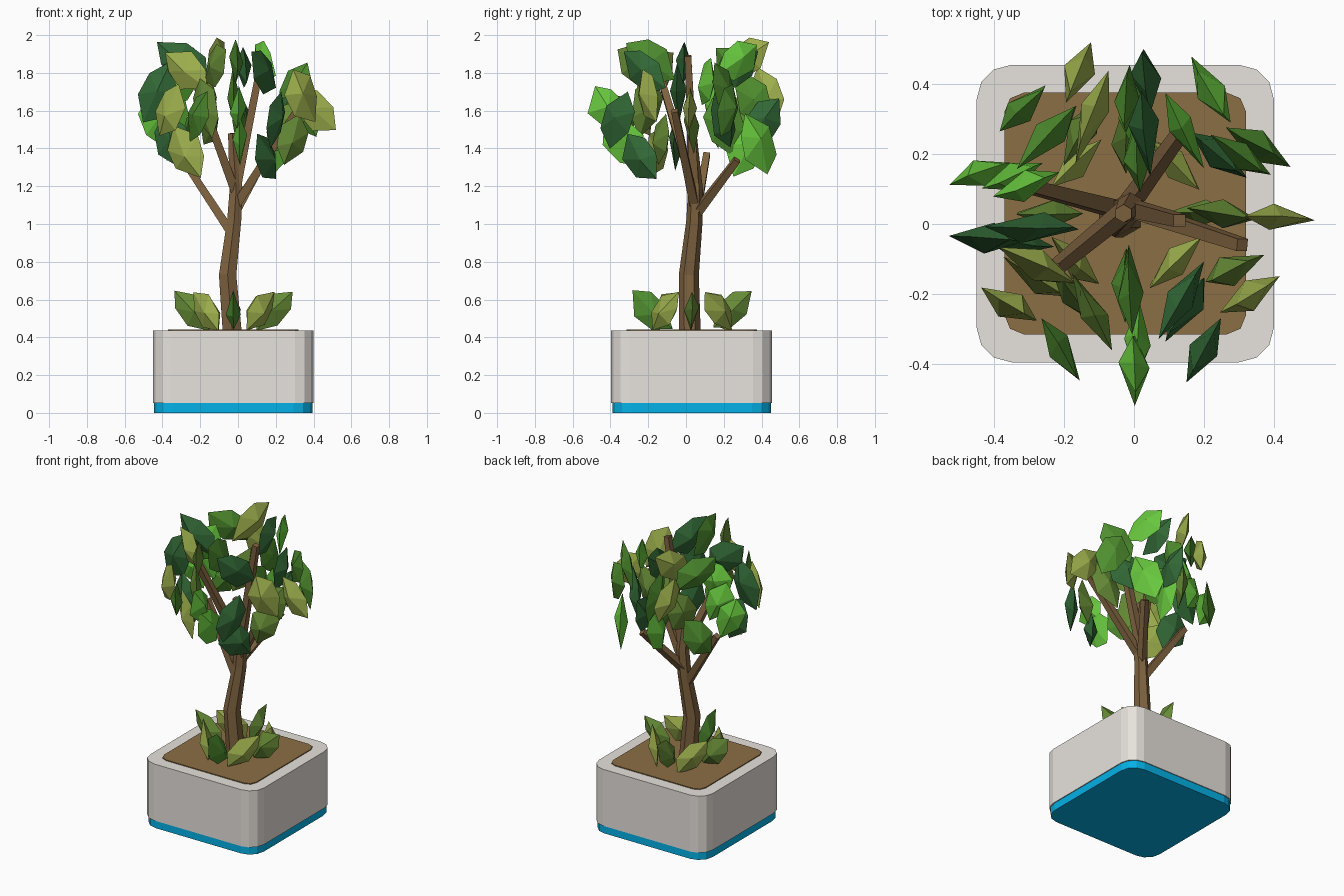
import bpy, bmesh, math, random
from mathutils import Vector, Matrix

if "Cube" in bpy.data.objects:
    bpy.data.objects.remove(bpy.data.objects["Cube"])

random.seed(4)


def material(name, hexcode):
    def lin(c):
        c /= 255
        return c / 12.92 if c <= 0.04045 else ((c + 0.055) / 1.055) ** 2.4
    m = bpy.data.materials.new(name)
    m.diffuse_color = (*[lin(int(hexcode[i:i + 2], 16)) for i in (0, 2, 4)], 1)
    m.use_nodes = True
    m.node_tree.nodes["Principled BSDF"].inputs["Base Color"].default_value = m.diffuse_color
    return m


GREY = material("pot_grey", "E7E2DC")
BLUE = material("base_blue", "05B2E8")
SOIL = material("soil_brown", "8B6E45")
BARK = material("bark_brown", "7E623F")
GREENS = {
    "b": material("bright_green", "68C83E"),
    "m": material("mid_green", "4F8E2F"),
    "d": material("dark_green", "316735"),
    "y": material("yellow_green", "9CAE4C"),
    "o": material("olive_green", "668B36"),
}
KEYS = list(GREENS)


def make_object(name, bm, mats):
    bmesh.ops.recalc_face_normals(bm, faces=bm.faces)
    me = bpy.data.meshes.new(name)
    bm.to_mesh(me)
    bm.free()
    for m in mats:
        me.materials.append(m)
    ob = bpy.data.objects.new(name, me)
    bpy.context.collection.objects.link(ob)
    return ob


def rounded_block(name, half, z0, z1, radius, segs, mat):
    """Square block with rounded upright corners."""
    cx, cy = -0.025, 0.03
    pts = []
    for q, (sx, sy) in enumerate([(1, 1), (-1, 1), (-1, -1), (1, -1)]):
        for i in range(segs + 1):
            a = math.pi / 2 * (q + i / segs)
            pts.append((cx + sx * (half - radius) + radius * math.cos(a),
                        cy + sy * (half - radius) + radius * math.sin(a)))
    bm = bmesh.new()
    face = bm.faces.new([bm.verts.new((x, y, z0)) for x, y in pts])
    top = bmesh.ops.extrude_face_region(bm, geom=[face])["geom"]
    bmesh.ops.translate(bm, vec=(0, 0, z1 - z0),
                        verts=[v for v in top if isinstance(v, bmesh.types.BMVert)])
    return make_object(name, bm, [mat])


def limb(name, path, sides):
    """Faceted tube through (x, y, z, radius) points."""
    bm = bmesh.new()
    pts = [Vector(p[:3]) for p in path]
    rings = []
    for i, p in enumerate(pts):
        d = (pts[min(i + 1, len(pts) - 1)] - pts[max(i - 1, 0)]).normalized()
        u = Vector((0, 1, 0)).cross(d).normalized()
        v = d.cross(u)
        r = path[i][3]
        rings.append([bm.verts.new(p + r * (u * math.cos(a) + v * math.sin(a)))
                      for a in [2 * math.pi * (k + 0.5) / sides for k in range(sides)]])
    for a, b in zip(rings, rings[1:]):
        for k in range(sides):
            n = (k + 1) % sides
            bm.faces.new((a[k], a[n], b[n], b[k]))
    bm.faces.new(rings[0])
    bm.faces.new(rings[-1])
    return make_object(name, bm, [BARK])


OUTLINE = [(0, 1), (0.8, 0.5), (0.95, -0.25), (0.1, -1), (-0.8, -0.5), (-0.95, 0.3)]


def add_leaf(bm, pos, yaw, tilt, length, width, thick, key):
    """Six-sided leaf with a peak on each broad side."""
    mat = Matrix.Translation(pos) @ Matrix.Rotation(yaw, 4, 'Z') @ Matrix.Rotation(tilt, 4, 'Y')
    j = lambda: random.uniform(-0.12, 0.12)
    ring = [bm.verts.new(mat @ Vector(((x + j()) * width, j() * thick, (z + j() * 0.5) * length)))
            for x, z in OUTLINE]
    for s in (1, -1):
        apex = bm.verts.new(mat @ Vector((j() * width, s * thick, j() * 2 * length)))
        for k in range(6):
            f = bm.faces.new((ring[k], ring[(k + 1) % 6], apex))
            f.material_index = KEYS.index(key)


# Planter
rounded_block("planter_base", 0.42, 0.0, 0.055, 0.10, 3, BLUE)
rounded_block("planter_box", 0.426, 0.052, 0.435, 0.10, 3, GREY)
rounded_block("soil", 0.346, 0.40, 0.441, 0.055, 2, SOIL)

# Trunk and branches
limb("trunk", [(-0.03, 0.02, 0.42, 0.058), (-0.055, 0.015, 0.73, 0.053),
               (-0.02, 0.045, 1.02, 0.043), (-0.01, 0.05, 1.18, 0.04),
               (-0.03, 0.03, 1.48, 0.026)], 6)
BRANCHES = [((-0.02, 0.05, 1.05), (0.14, 0.27, 1.34)),
            ((-0.01, 0.045, 1.10), (0.31, -0.06, 1.60)),
            ((-0.01, 0.045, 1.18), (0.13, 0.01, 1.89)),
            ((-0.04, 0.04, 0.96), (-0.31, 0.11, 1.37)),
            ((-0.01, 0.05, 1.16), (-0.23, -0.13, 1.76))]
for i, (a, b) in enumerate(BRANCHES):
    limb(f"branch_{i + 1}", [(*a, 0.033), (*b, 0.025)], 4)

# Crown: colour key and position of each leaf
CROWN = [
    ("b", -0.43, 0.15, 1.54), ("b", -0.31, 0.11, 1.75), ("m", -0.32, 0.33, 1.45),
    ("m", -0.25, 0.25, 1.84), ("y", -0.16, 0.43, 1.70), ("y", -0.12, 0.31, 1.87),
    ("o", -0.15, 0.27, 1.55), ("m", -0.02, 0.36, 1.66), ("d", 0.035, 0.41, 1.54),
    ("d", 0.03, 0.27, 1.83), ("b", 0.22, 0.38, 1.42), ("b", 0.14, 0.27, 1.86),
    ("d", 0.24, 0.20, 1.55), ("m", 0.36, 0.22, 1.60), ("o", 0.25, 0.03, 1.52),
    ("y", 0.41, 0.02, 1.60), ("d", -0.42, -0.04, 1.69), ("d", -0.29, -0.01, 1.86),
    ("d", -0.34, -0.05, 1.44), ("y", -0.36, -0.23, 1.60), ("y", -0.27, -0.16, 1.38),
    ("y", -0.27, -0.12, 1.81), ("o", -0.17, -0.21, 1.62), ("m", -0.21, -0.36, 1.57),
    ("o", -0.12, -0.25, 1.84), ("m", -0.01, -0.20, 1.86), ("b", 0.0, -0.41, 1.61),
    ("d", 0.13, -0.22, 1.81), ("d", 0.20, -0.36, 1.55), ("d", 0.15, -0.24, 1.36),
    ("o", 0.28, -0.13, 1.45), ("y", 0.34, -0.20, 1.67), ("b", 0.01, -0.33, 1.44),
    ("b", 0.0, 0.32, 1.41), ("m", 0.01, 0.20, 1.52), ("m", 0.30, 0.20, 1.72),
    ("b", -0.34, 0.14, 1.62)]
bm = bmesh.new()
for i, (key, x, y, z) in enumerate(CROWN):
    # the leaf blades stand upright and turn against their angle round the trunk
    yaw = -math.atan2(y, x)
    tilt = math.radians(52 if z > 1.75 else (22, -24, 34)[i % 3])
    if (x, z) == (0.41, 1.60):
        tilt = math.radians(-40)
    if abs(y) > abs(x):
        tilt = -tilt
    add_leaf(bm, (x, y, z), yaw, tilt, random.uniform(0.14, 0.175),
             random.uniform(0.09, 0.106), random.uniform(0.036, 0.046), key)
make_object("crown_leaves", bm, GREENS.values())

# Small plants round the trunk
bm = bmesh.new()
for i in range(8):
    a = math.pi / 4 * i
    r = 0.215 if i % 2 == 0 else 0.20
    pos = (-0.025 + r * math.cos(a), 0.03 + r * math.sin(a), 0.54)
    s = -1 if i in (2, 6) else 1
    add_leaf(bm, pos, -a, math.radians(44) * s, 0.14, 0.08, 0.04,
             "oyoy"[i % 4] if i != 6 else "m")
make_object("ground_plants", bm, GREENS.values())
